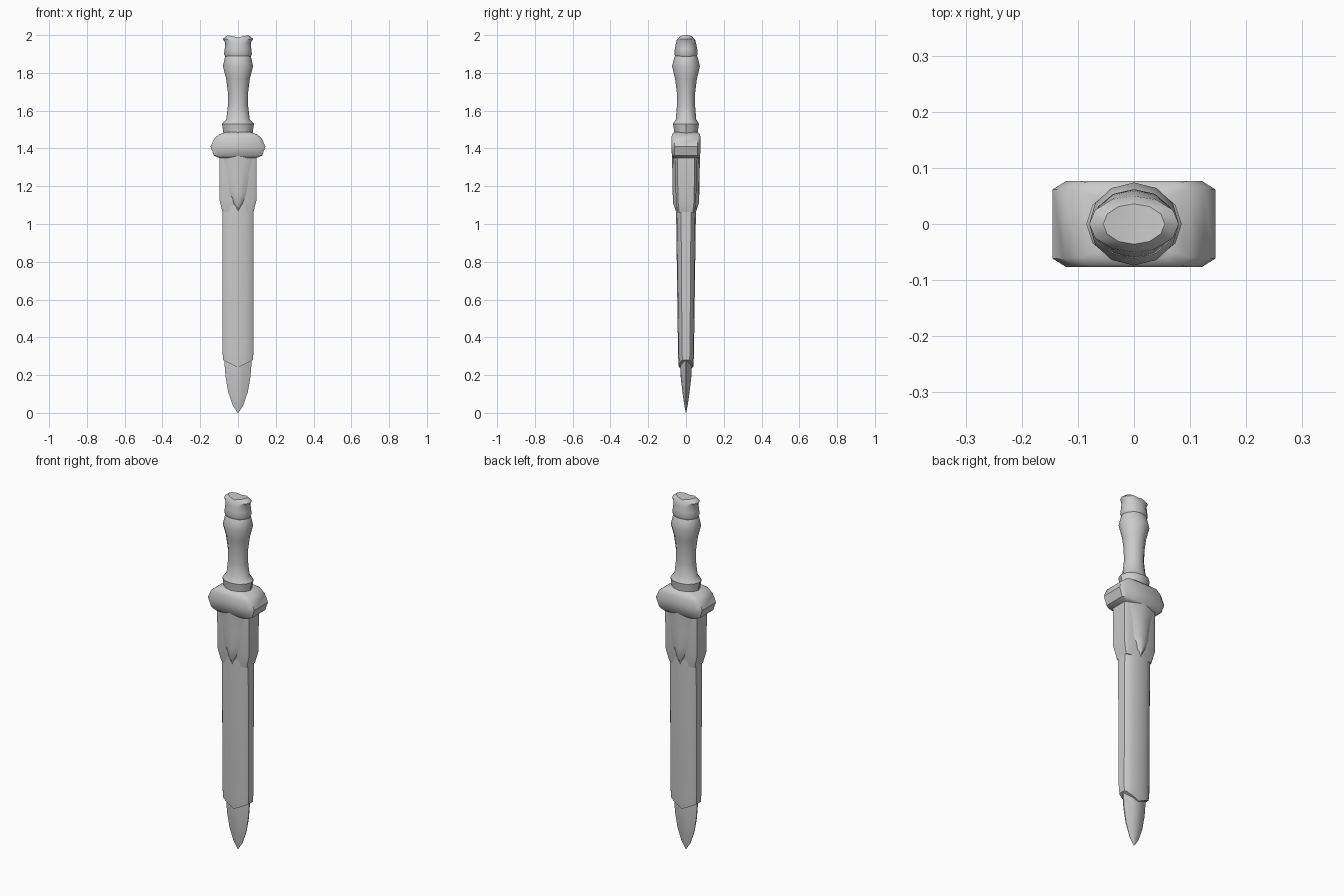
import bpy, bmesh, math

if "Cube" in bpy.data.objects:
    bpy.data.objects.remove(bpy.data.objects["Cube"])

# Unit cross-sections (x, y), scaled per level
ROUND = [(math.cos(i * math.pi / 6), math.sin(i * math.pi / 6)) for i in range(12)]


def mirrored(quarter):
    """Mirror points of the +x +y quarter into a full counter-clockwise ring."""
    half = quarter + [(-x, y) for x, y in reversed(quarter) if x > 0]
    return half + [(x, -y) for x, y in reversed(half) if y > 0]


BLOCK = mirrored([(1, 0.8), (0.83, 1)])
SHEATH = mirrored([(1, 0.5), (0.9, 0.68), (0.5, 0.92), (0, 1)])
DIAMOND = mirrored([(1, 0.12), (0.45, 0.8), (0, 1)])
TONGUE = mirrored([(1, 0.7), (0.55, 0.92), (0, 1)])


def loft(name, shape, levels, angle=35):
    """Skin rings given as (z, half width, half depth, z slope per |x|)."""
    bm = bmesh.new()
    rings = []
    for z, rx, ry, *slope in levels:
        k = slope[0] if slope else 0
        rings.append([bm.verts.new((x * rx, y * ry, z + k * abs(x * rx))) for x, y in shape])
    n = len(shape)
    for a, b in zip(rings, rings[1:]):
        for i in range(n):
            j = (i + 1) % n
            bm.faces.new((a[i], a[j], b[j], b[i]))
    for ring, level in ((rings[0], levels[0]), (rings[-1], levels[-1])):
        centre = bm.verts.new((0, 0, level[0]))
        for i in range(n):
            bm.faces.new((ring[i], ring[(i + 1) % n], centre))
    bmesh.ops.remove_doubles(bm, verts=bm.verts, dist=1e-5)
    bmesh.ops.recalc_face_normals(bm, faces=bm.faces)
    mesh = bpy.data.meshes.new(name)
    bm.to_mesh(mesh)
    bm.free()
    ob = bpy.data.objects.new(name, mesh)
    bpy.context.collection.objects.link(ob)
    bpy.ops.object.select_all(action='DESELECT')
    bpy.context.view_layer.objects.active = ob
    ob.select_set(True)
    bpy.ops.object.shade_smooth_by_angle(angle=math.radians(angle))
    return ob


# Blade tip emerging from the sheath
loft("blade_tip", DIAMOND, [(0, 0.002, 0.001), (0.04, 0.028, 0.009), (0.11, 0.052, 0.019),
                            (0.19, 0.066, 0.028), (0.28, 0.073, 0.033), (0.36, 0.074, 0.034)])

# Sheath with a V-shaped lower lip
loft("sheath", SHEATH, [(0.24, 0.079, 0.038, 0.5), (0.3, 0.082, 0.042, 0.3),
                        (1.1, 0.082, 0.053)])

# Locket around the sheath mouth
loft("locket", BLOCK, [(1.06, 0.081, 0.045), (1.13, 0.099, 0.054), (1.38, 0.099, 0.056)])

# Pointed tongue of the guard, front and back
loft("guard_tongue", TONGUE, [(1.065, 0.002, 0.053), (1.11, 0.027, 0.068), (1.17, 0.054, 0.071),
                              (1.27, 0.066, 0.072), (1.34, 0.085, 0.074), (1.38, 0.1, 0.075)])

# Guard block with rounded ends
loft("guard", BLOCK, [(1.35, 0.1, 0.068), (1.362, 0.128, 0.075), (1.41, 0.145, 0.077),
                      (1.455, 0.125, 0.077), (1.475, 0.1, 0.074), (1.486, 0.065, 0.062)], 40)

# Grip with lower collar and flared top
loft("grip", ROUND, [(1.46, 0.075, 0.062), (1.5, 0.08, 0.064), (1.53, 0.085, 0.069),
                     (1.555, 0.062, 0.054), (1.63, 0.053, 0.048), (1.7, 0.054, 0.049),
                     (1.77, 0.063, 0.058), (1.835, 0.08, 0.074), (1.885, 0.069, 0.061),
                     (1.9, 0.06, 0.052)])

# Pommel with a saddle-shaped top
loft("pommel", ROUND, [(1.888, 0.068, 0.057), (1.9, 0.074, 0.062), (1.93, 0.07, 0.059),
                       (1.953, 0.068, 0.054, 0.1), (1.972, 0.08, 0.05, 0.1),
                       (1.988, 0.055, 0.036, 0.22)], 45)
